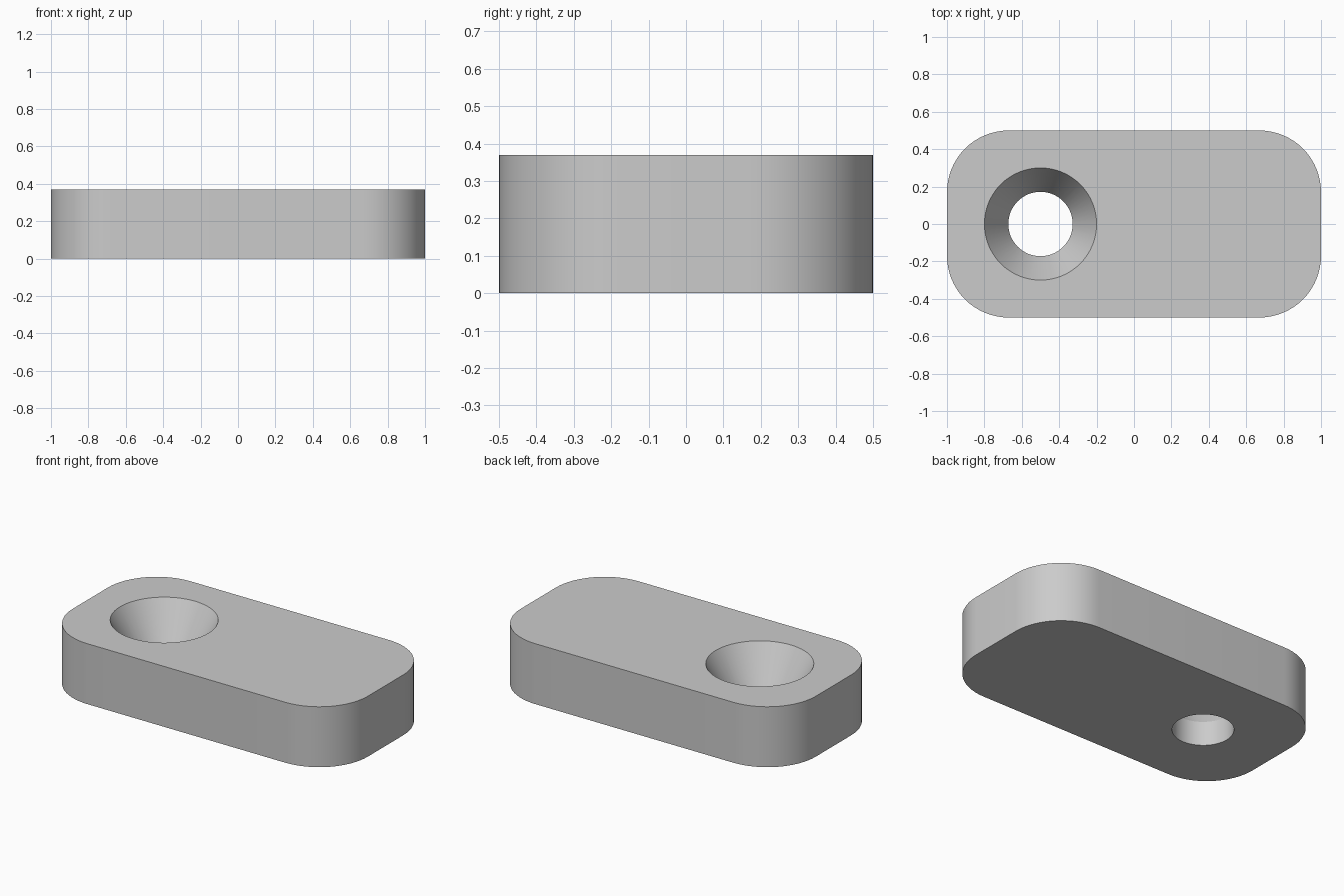
import bpy, bmesh, math

cube = bpy.data.objects.get("Cube")
if cube:
    bpy.data.objects.remove(cube, do_unlink=True)

HEIGHT = 0.37
CORNER = 0.33
HOLE_X = -0.5

grey = bpy.data.materials.new("plain_grey")
grey.use_nodes = True
colour = (0.6, 0.6, 0.6, 1)
grey.diffuse_color = colour
grey.node_tree.nodes["Principled BSDF"].inputs["Base Color"].default_value = colour


def circle(radius, z, steps=64):
    return [(HOLE_X + radius * math.cos(math.tau * i / steps),
             radius * math.sin(math.tau * i / steps), z) for i in range(steps)]


def stack(name, rings):
    """Closed solid joining rings of points, listed bottom to top."""
    bm = bmesh.new()
    loops = [[bm.verts.new(p) for p in ring] for ring in rings]
    bm.faces.new(loops[0][::-1])
    bm.faces.new(loops[-1])
    for low, high in zip(loops, loops[1:]):
        for i in range(len(low)):
            j = (i + 1) % len(low)
            bm.faces.new((low[i], low[j], high[j], high[i]))
    mesh = bpy.data.meshes.new(name)
    bm.to_mesh(mesh)
    bm.free()
    mesh.materials.append(grey)
    obj = bpy.data.objects.new(name, mesh)
    bpy.context.collection.objects.link(obj)
    return obj


# Plate outline with four rounded corners
outline = []
for quarter, (sx, sy) in enumerate([(1, 1), (-1, 1), (-1, -1), (1, -1)]):
    for i in range(17):
        a = (quarter + i / 16) * math.pi / 2
        outline.append((sx * (1 - CORNER) + CORNER * math.cos(a),
                        sy * (0.5 - CORNER) + CORNER * math.sin(a)))
plate = stack("rounded_plate", [[(x, y, z) for x, y in outline] for z in (0, HEIGHT)])

# Countersunk screw hole: straight bore, then a cone that ends past the top
bore, rim, seat, extra = 0.172, 0.3, 0.15, 0.05
slope = (rim - bore) / (HEIGHT - seat)
cutter = stack("hole_cutter", [circle(bore, -extra), circle(bore, seat),
                               circle(rim + slope * extra, HEIGHT + extra)])
cutter.hide_render = True

cut = plate.modifiers.new("countersunk_hole", "BOOLEAN")
cut.operation = "DIFFERENCE"
cut.solver = "EXACT"
cut.object = cutter
bpy.ops.object.select_all(action="DESELECT")
bpy.context.view_layer.objects.active = plate
plate.select_set(True)
bpy.ops.object.modifier_apply(modifier=cut.name)
bpy.data.objects.remove(cutter, do_unlink=True)

# Smooth corners and bore, crisp rims
bpy.ops.object.shade_smooth_by_angle(angle=math.radians(25))
